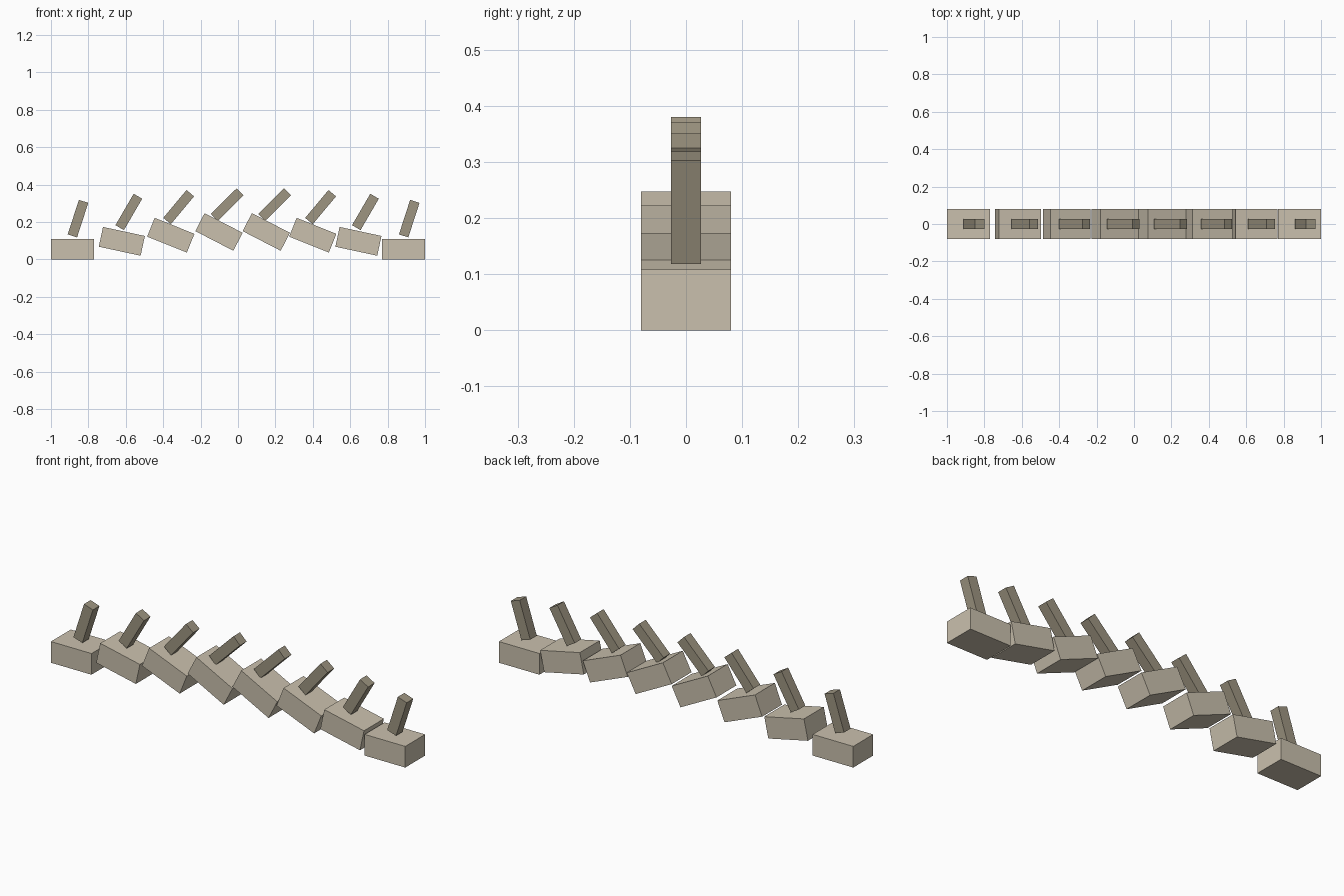
import bpy
from math import sin, cos, pi, radians
from mathutils import Vector

if "Cube" in bpy.data.objects:
    bpy.data.objects.remove(bpy.data.objects["Cube"])

COUNT = 8
BLOCK = (0.229, 0.16, 0.108)
STICK = (0.0526, 0.0526, 0.194)


def material(name, color):
    mat = bpy.data.materials.new(name)
    mat.diffuse_color = (*color, 1)
    mat.use_nodes = True
    mat.node_tree.nodes["Principled BSDF"].inputs["Base Color"].default_value = mat.diffuse_color
    return mat


def tilted_box(name, base, size, tilt, mat):
    """Box standing on the point base, leaning towards +x by tilt."""
    up = Vector((sin(tilt), 0, cos(tilt)))
    bpy.ops.mesh.primitive_cube_add(size=1, location=base + up * size[2] / 2,
                                    rotation=(0, tilt, 0))
    obj = bpy.context.object
    obj.name = name
    obj.scale = size
    obj.data.materials.append(mat)
    return obj


pale = material("pale_stone", (0.59, 0.53, 0.42))
dark = material("dark_stone", (0.34, 0.30, 0.22))

for i in range(COUNT):
    # The row rises and leans along a half sine wave
    wave = sin(pi * i / (COUNT - 1))
    lean = radians(28) * wave
    base = Vector((-0.8855 + 1.771 * i / (COUNT - 1), 0, 0.1015 * wave))

    # Body segment
    tilted_box(f"segment_{i + 1}", base, BLOCK, lean, pale)
    # Spine above the segment, leaning further
    tilted_box(f"spine_{i + 1}", base + Vector((0, 0, 0.126)), STICK,
               lean + radians(18), dark)
